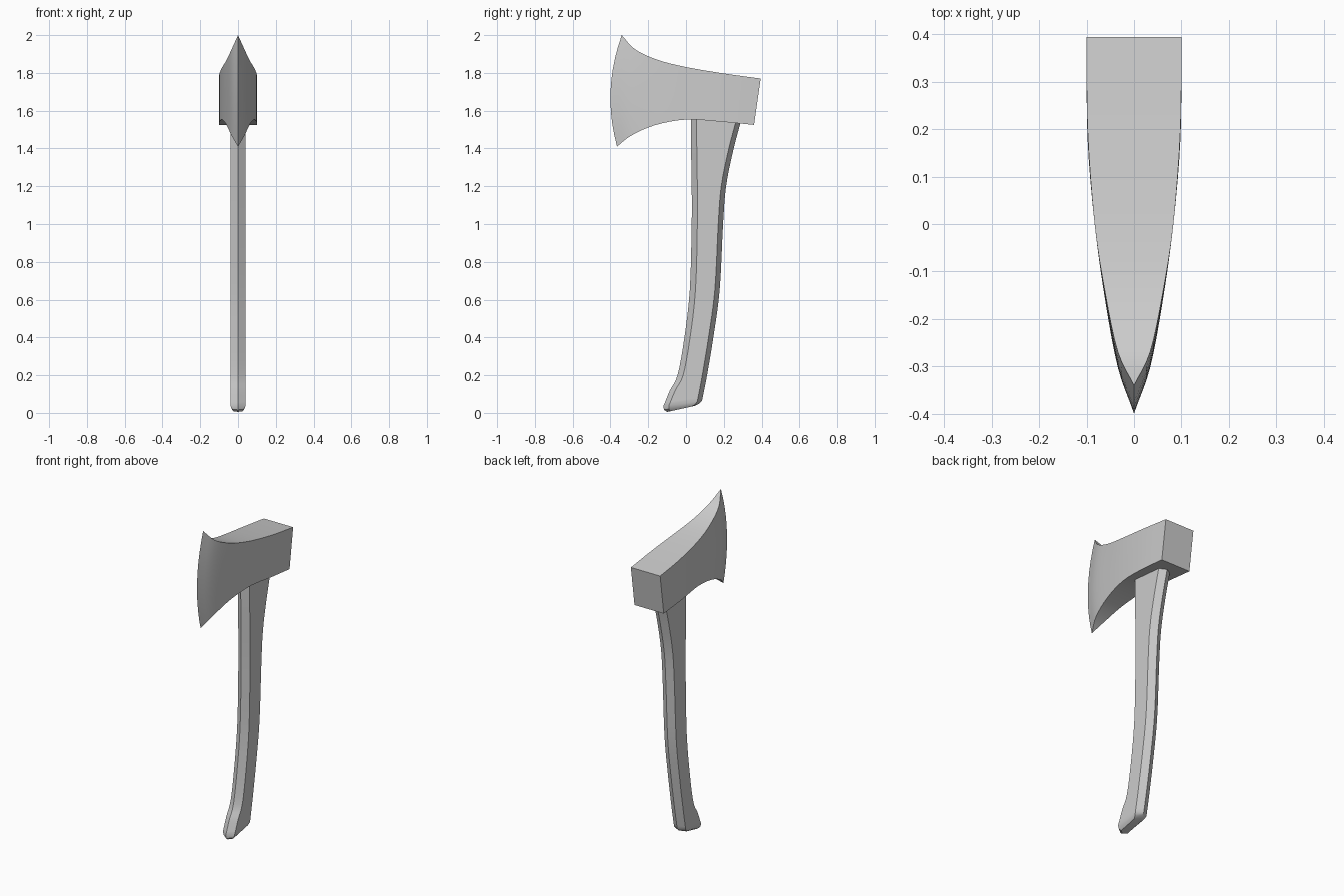
import bpy, bmesh, math
from mathutils import Vector

if "Cube" in bpy.data.objects:
    bpy.data.objects.remove(bpy.data.objects["Cube"])

steel = bpy.data.materials.new("light_grey")
steel.diffuse_color = (0.6, 0.6, 0.6, 1)
steel.use_nodes = True
steel.node_tree.nodes["Principled BSDF"].inputs["Base Color"].default_value = steel.diffuse_color


def spline(points, t):
    """Smooth curve through the points, t in 0..1."""
    f = t * (len(points) - 1)
    i = min(int(f), len(points) - 2)
    u = f - i
    p = [Vector(q) for q in points]
    b, c = p[i], p[i + 1]
    a = p[i - 1] if i else 2 * b - c
    d = p[i + 2] if i + 2 < len(p) else 2 * c - b
    return 0.5 * (2 * b + (c - a) * u + (2 * a - 5 * b + 4 * c - d) * u ** 2
                  + (3 * b - a - 3 * c + d) * u ** 3)


def loft(name, rings):
    """Skin closed rings and cap both ends."""
    bm = bmesh.new()
    rows = [[bm.verts.new(v) for v in ring] for ring in rings]
    n = len(rows[0])
    for r, s in zip(rows, rows[1:]):
        for j in range(n):
            k = (j + 1) % n
            bm.faces.new((r[j], r[k], s[k], s[j]))
    bm.faces.new(rows[0])
    bm.faces.new(rows[-1])
    bmesh.ops.remove_doubles(bm, verts=bm.verts, dist=0.0005)
    bmesh.ops.recalc_face_normals(bm, faces=bm.faces)
    mesh = bpy.data.meshes.new(name)
    bm.to_mesh(mesh)
    bm.free()
    mesh.materials.append(steel)
    obj = bpy.data.objects.new(name, mesh)
    bpy.context.collection.objects.link(obj)
    bpy.ops.object.select_all(action='DESELECT')
    obj.select_set(True)
    bpy.context.view_layer.objects.active = obj
    bpy.ops.object.shade_smooth_by_angle(angle=math.radians(30))


# Axe head: stations from cutting edge to poll, (y, z) along the top and bottom
top = [(-0.34, 2.0), (-0.27, 1.925), (-0.15, 1.869), (0, 1.831),
       (0.2, 1.797), (0.395, 1.77)]
bottom = [(-0.365, 1.41), (-0.29, 1.468), (-0.165, 1.523), (0, 1.553),
          (0.18, 1.542), (0.36, 1.525)]
half_width = [(0, 0), (0.034, 0), (0.06, 0), (0.083, 0), (0.098, 0), (0.1, 0)]
STATIONS, ROWS = 20, 10
head = []
for i in range(STATIONS + 1):
    t = i / STATIONS
    a, b = spline(top, t), spline(bottom, t)
    w = max(0, spline(half_width, t).x) if i else 0
    side = []
    for j in range(ROWS + 1):
        s = j / ROWS
        p = a.lerp(b, s)
        bulge = 0.047 * 4 * s * (1 - s) * max(0, 1 - 1.6 * t) ** 2
        side.append((w, p.x - bulge, p.y))
    head.append(side + [(-x, y, z) for x, y, z in reversed(side)])
loft("axe_head", head)

# Handle: six-sided section with ridges on front and back, (y, z) of each ridge
front = [(-0.12, 0.035), (-0.085, 0.12), (-0.045, 0.2), (-0.01, 0.39),
         (0.02, 0.65), (0.03, 1.0), (0.03, 1.2), (0.027, 1.4), (0.027, 1.6)]
back = [(0.085, 0.065), (0.1, 0.14), (0.113, 0.21), (0.143, 0.39),
        (0.178, 0.65), (0.196, 1.0), (0.212, 1.2), (0.25, 1.39), (0.3, 1.58)]


def hexagon(f, b, w, inset):
    d = (b - f).normalized()
    p, q = f + d * inset, b - d * inset * 0.85
    return [(0, f.x, f.y), (w, p.x, p.y), (w, q.x, q.y),
            (0, b.x, b.y), (-w, q.x, q.y), (-w, p.x, p.y)]


# Rounded butt, then the curved shaft
handle = [hexagon(Vector((-0.1, 0.005)), Vector((0.045, 0.037)), 0.024, 0.018),
          hexagon(Vector((-0.116, 0.016)), Vector((0.07, 0.049)), 0.034, 0.025)]
for i in range(33):
    t = i / 32
    handle.append(hexagon(spline(front, t), spline(back, t), 0.04, 0.03))
loft("handle", handle)
